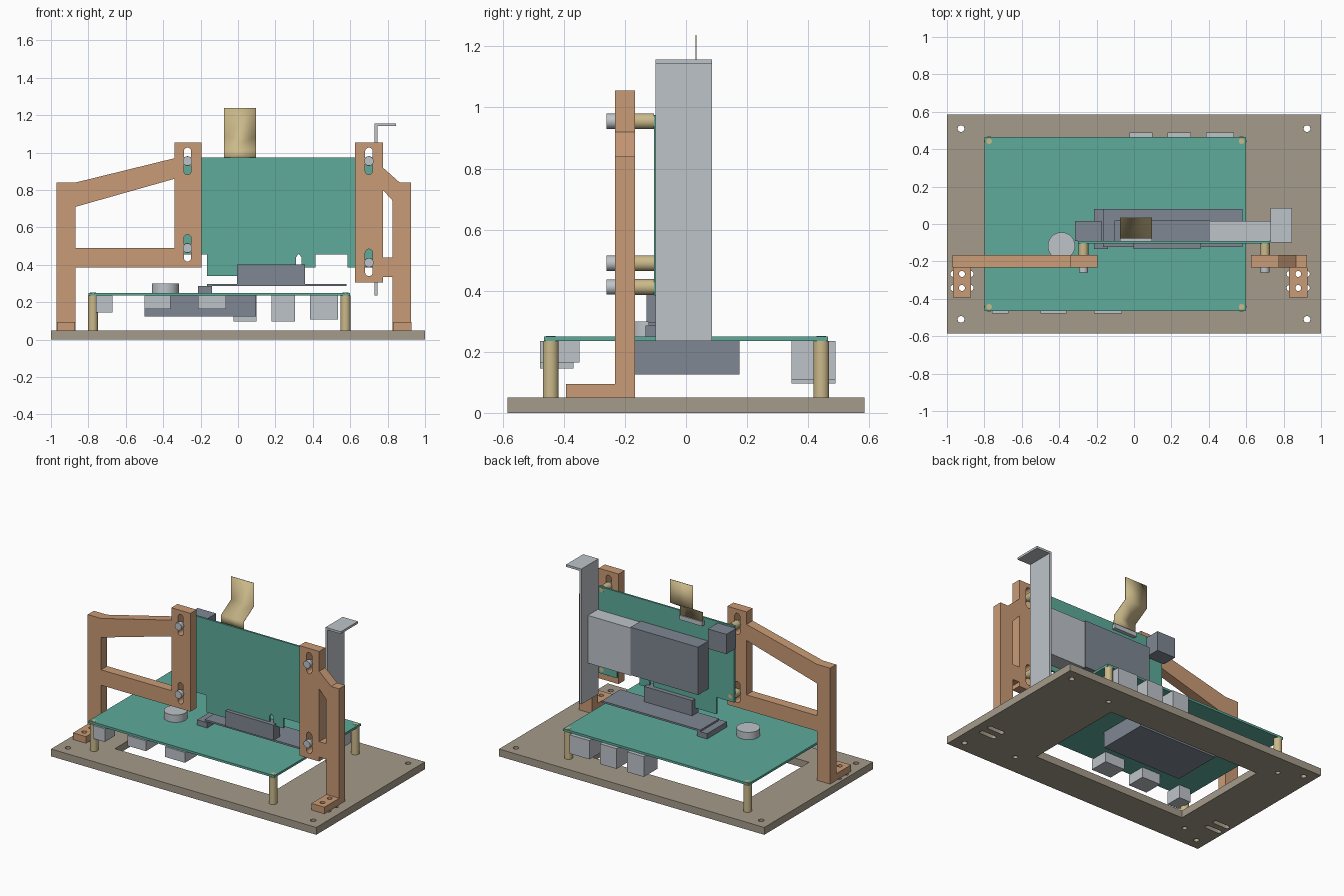
import bpy, bmesh
from math import cos, sin, pi
from mathutils import Matrix, Vector

cube = bpy.data.objects.get("Cube")
if cube:
    bpy.data.objects.remove(cube, do_unlink=True)


def material(name, rgb):
    lin = [((c / 255 + 0.055) / 1.055) ** 2.4 for c in rgb] + [1]
    m = bpy.data.materials.new(name)
    m.use_nodes = True
    m.diffuse_color = lin
    m.node_tree.nodes["Principled BSDF"].inputs["Base Color"].default_value = lin
    return m


stone = material("warm grey", (165, 155, 138))
copper = material("copper", (201, 155, 118))
green = material("board green", (93, 171, 154))
silver = material("silver", (190, 196, 201))
slate = material("slate", (127, 135, 147))
brass = material("brass", (203, 185, 138))


def add(name, bm, mat):
    bmesh.ops.recalc_face_normals(bm, faces=bm.faces)
    me = bpy.data.meshes.new(name)
    bm.to_mesh(me)
    bm.free()
    me.materials.clear()
    me.materials.append(mat)
    ob = bpy.data.objects.new(name, me)
    bpy.context.collection.objects.link(ob)
    return ob


def box(name, x, y, z, mat):
    bm = bmesh.new()
    size = Matrix.Diagonal((x[1] - x[0], y[1] - y[0], z[1] - z[0], 1))
    mid = Vector((sum(x) / 2, sum(y) / 2, sum(z) / 2))
    bmesh.ops.create_cube(bm, size=1, matrix=Matrix.Translation(mid) @ size)
    return add(name, bm, mat)


def rod(name, centre, span, r, axis, mat):
    """Cylinder along y or z; centre gives the other two coordinates."""
    bm = bmesh.new()
    mid = sum(span) / 2
    if axis == "Z":
        place = Matrix.Translation((centre[0], centre[1], mid))
    else:
        place = Matrix.Translation((centre[0], mid, centre[1])) @ Matrix.Rotation(pi / 2, 4, "X")
    bmesh.ops.create_cone(bm, cap_ends=True, segments=32, radius1=r, radius2=r,
                          depth=span[1] - span[0], matrix=place)
    return add(name, bm, mat)


def rect(x0, x1, y0, y1):
    return [(x0, y0), (x1, y0), (x1, y1), (x0, y1)]


def slot(cx, cy, r, dx=0, dy=0):
    """Stadium outline; a circle when dx and dy are zero."""
    pts = []
    for i in range(24):
        a = 2 * pi * (i + 0.5) / 24
        sx, sy = (1 if cos(a) > 0 else -1), (1 if sin(a) > 0 else -1)
        pts.append((cx + r * cos(a) + dx * sx, cy + r * sin(a) + dy * sy))
    return pts


def sheet(name, outlines, span, axis, mat):
    """Flat profile with holes, extruded along z or y."""
    cu = bpy.data.curves.new(name, "CURVE")
    cu.dimensions = "2D"
    cu.fill_mode = "BOTH"
    cu.extrude = (span[1] - span[0]) / 2
    for pts in outlines:
        sp = cu.splines.new("POLY")
        sp.points.add(len(pts) - 1)
        for p, (u, v) in zip(sp.points, pts):
            p.co = (u, v, 0, 1)
        sp.use_cyclic_u = True
        sp.use_smooth = False
    tmp = bpy.data.objects.new(name + "_outline", cu)
    bpy.context.collection.objects.link(tmp)
    bpy.context.view_layer.update()
    graph = bpy.context.evaluated_depsgraph_get()
    me = bpy.data.meshes.new_from_object(tmp.evaluated_get(graph))
    bpy.data.objects.remove(tmp, do_unlink=True)
    bm = bmesh.new()
    bm.from_mesh(me)
    bpy.data.meshes.remove(me)
    bmesh.ops.remove_doubles(bm, verts=bm.verts, dist=1e-5)
    mid = sum(span) / 2
    if axis == "Z":
        bm.transform(Matrix.Translation((0, 0, mid)))
    else:
        bm.transform(Matrix.Translation((0, mid, 0)) @ Matrix.Rotation(pi / 2, 4, "X"))
    return add(name, bm, mat)


# Base plate with window, corner holes, standoff holes and mounting slots
posts = [(x, y) for x in (-0.775, 0.575) for y in (-0.443, 0.443)]
feet = {"left": 0.878, "right": -0.92}
rows = (-0.267, -0.342)
base = [rect(-1, 1, -0.585, 0.585), rect(-0.68, 0.48, -0.355, 0.355)]
base += [slot(x, y, 0.018) for x in (-0.925, 0.925) for y in (-0.51, 0.51)]
base += [slot(x, y, 0.016) for x, y in posts]
base += [slot(x, y, 0.016, dx=0.046) for x in feet.values() for y in rows]
sheet("base_plate", base, (0, 0.05), "Z", stone)

# Main board on four standoffs
sheet("main_board", [rect(-0.8, 0.6, -0.465, 0.465)] + [slot(x, y, 0.015) for x, y in posts],
      (0.235, 0.25), "Z", green)
for x, y in posts:
    rod("board_standoff", (x, y), (0.05, 0.235), 0.026, "Z", brass)
    rod("board_standoff_pin", (x, y), (0.235, 0.251), 0.015, "Z", brass)

# Parts on the main board
for x0, x1, depth, low in ((-0.76, -0.67, 0.11, 0.145), (-0.5, -0.36, 0.13, 0.165),
                           (-0.215, -0.065, 0.13, 0.165)):
    box("front_port", (x0, x1), (-0.478, -0.478 + depth), (low, 0.235), silver)
for x0, x1, low in ((-0.025, 0.1, 0.097), (0.18, 0.305, 0.097), (0.385, 0.535, 0.107)):
    box("rear_port", (x0, x1), (0.345, 0.49), (low, 0.235), silver)
box("underside_block", (-0.5, 0.095), (-0.17, 0.175), (0.125, 0.235), slate)
rod("round_cell", (-0.388, -0.117), (0.25, 0.3), 0.073, "Z", silver)

# Riser adapter
box("riser_end_block", (-0.215, -0.14), (-0.133, 0.08), (0.25, 0.286), slate)
box("riser_plate", (-0.165, 0.58), (-0.122, 0.08), (0.286, 0.298), slate)
box("riser_socket", (-0.005, 0.358), (-0.13, -0.06), (0.298, 0.402), slate)

# Support arms with slotted masts and feet
ARM = (-0.233, -0.167)
slot_half = 0.052
right_outer = [(-0.97, 0.05), (-0.87, 0.05), (-0.87, 0.385), (-0.195, 0.385), (-0.195, 1.055),
               (-0.34, 1.055), (-0.34, 0.97), (-0.87, 0.84), (-0.97, 0.84)]
right_window = [(-0.87, 0.49), (-0.34, 0.49), (-0.34, 0.86), (-0.87, 0.71)]
left_outer = [(0.925, 0.05), (0.825, 0.05), (0.825, 0.335), (0.775, 0.335), (0.775, 0.305),
              (0.625, 0.305), (0.625, 1.055), (0.775, 1.055), (0.775, 0.92), (0.865, 0.84),
              (0.925, 0.84)]
left_window = [(0.775, 0.44), (0.825, 0.44), (0.825, 0.745), (0.775, 0.8)]
arms = (("right", right_outer, right_window, -0.27, 0.49),
        ("left", left_outer, left_window, 0.7, 0.412))
for side, outer, window, sx, low in arms:
    holes = [slot(sx, z, 0.02, dy=slot_half) for z in (0.955, low)]
    sheet(side + "_support_arm", [outer, window] + holes, ARM, "Y", copper)
    fx = feet[side]
    sheet(side + "_foot", [rect(fx - 0.049, fx + 0.049, -0.393, ARM[0])] +
          [slot(fx, y, 0.016) for y in rows], (0.05, 0.095), "Z", copper)
    for z in (0.955, low):
        rod("screw_head", (sx, z), (-0.26, ARM[0]), 0.025, "Y", silver)
        rod("screw_shank", (sx, z), (ARM[0], ARM[1]), 0.014, "Y", silver)
        rod("card_standoff", (sx, z), (ARM[1], -0.104), 0.026, "Y", brass)
        rod("card_standoff_pin", (sx, z), (-0.104, -0.09), 0.015, "Y", brass)

# Upright card with stepped lower edge
card = [(-0.3, 0.975), (-0.3, 0.455), (-0.165, 0.455), (-0.165, 0.34), (0.31, 0.34),
        (0.31, 0.44), (0.325, 0.46), (0.34, 0.44), (0.34, 0.385), (0.415, 0.385),
        (0.415, 0.455), (0.585, 0.455), (0.585, 0.385), (0.725, 0.385), (0.725, 0.975)]
sheet("upright_card", [card], (-0.104, -0.091), "Y", green)
box("card_cooler", (-0.105, 0.405), (-0.091, 0.02), (0.497, 0.823), slate)
box("card_port_housing", (0.405, 0.73), (-0.091, 0.015), (0.49, 0.815), silver)
box("card_power_socket", (-0.315, -0.175), (-0.091, 0.015), (0.83, 0.965), slate)

# Bent end bracket
box("end_bracket", (0.73, 0.745), (-0.1, 0.085), (0.235, 1.157), silver)
box("end_bracket_flange", (0.745, 0.845), (-0.1, 0.085), (1.142, 1.157), silver)

# Ribbon cable folded out of its socket
box("ribbon_socket", (-0.075, 0.097), (-0.091, -0.066), (0.925, 0.955), silver)
path = [(-0.075, 0.955), (-0.075, 1.015), (0.033, 1.08), (0.033, 1.238)]
bm = bmesh.new()
strip = [[bm.verts.new((x, y, z)) for x in (-0.075, 0.097)] for y, z in path]
for a, b in zip(strip, strip[1:]):
    bm.faces.new((a[0], a[1], b[1], b[0]))
ribbon = add("ribbon_cable", bm, brass)
solid = ribbon.modifiers.new("thickness", "SOLIDIFY")
solid.thickness, solid.offset = 0.004, 0

# Smooth round walls, keep edges sharp
for ob in bpy.context.collection.objects:
    ob.select_set(ob.type == "MESH")
bpy.context.view_layer.objects.active = ribbon
bpy.ops.object.shade_smooth_by_angle()
